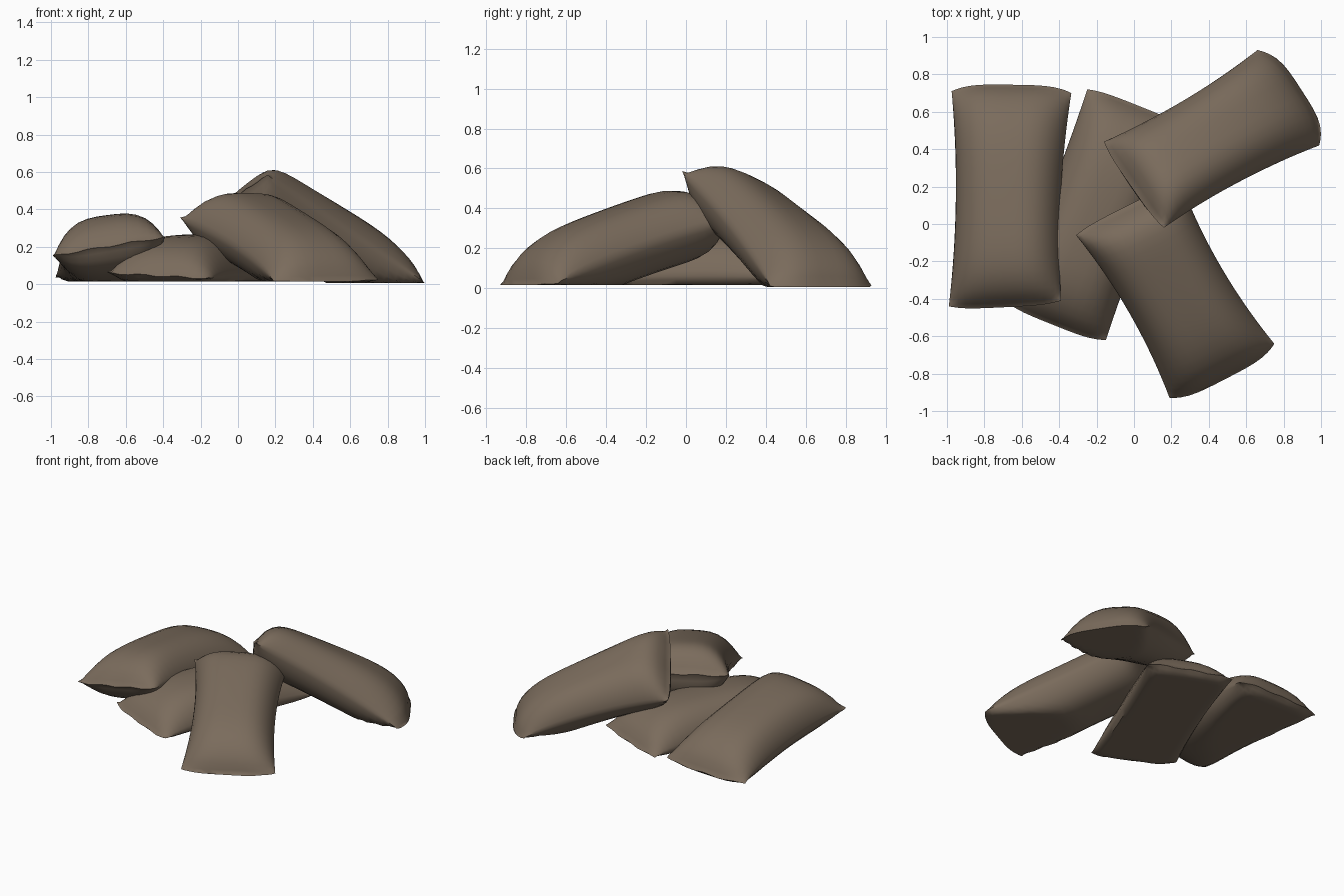
import bpy, bmesh, math
from mathutils import Vector

if "Cube" in bpy.data.objects:
    bpy.data.objects.remove(bpy.data.objects["Cube"])

burlap = bpy.data.materials.new("brown_burlap")
burlap.diffuse_color = (0.195, 0.148, 0.107, 1)
burlap.use_nodes = True
burlap.node_tree.nodes["Principled BSDF"].inputs["Base Color"].default_value = burlap.diffuse_color

NU, NV = 16, 24   # cells across and along a bag


def bag(name, a, b, c, d, up, down, lift, pinch=0.04, bulge=(0.0, 0.0), floor=0.015, blunt=(9, 4)):
    """Stuffed sack: seam corners a,b (first end, left/right) and c,d (second end)."""
    a, b, c, d = map(Vector, (a, b, c, d))
    across = ((b + d) - (a + c)).normalized()
    along = ((c + d) - (a + b)).normalized()
    normal = across.cross(along).normalized()
    if normal.z < 0:
        normal.negate()
    bm = bmesh.new()
    for side, thick in ((1, up), (-1, -down)):
        grid = []
        for j in range(NV + 1):
            v = math.sin(math.pi / 2 * (2 * j / NV - 1))
            row = []
            for i in range(NU + 1):
                u = math.sin(math.pi / 2 * (2 * i / NU - 1))
                s, t = (u + 1) / 2, (v + 1) / 2
                p = a.lerp(b, s).lerp(c.lerp(d, s), t)
                # waist drawn in along the sides, ends bowed out
                p -= across * u * pinch * (1 - v * v)
                p += along * (bulge[1] * t ** 3 - bulge[0] * (1 - t) ** 3) * (1 - u ** 4)
                p.z += lift * (1 - v * v)
                # stuffed thickness, dying out into flat sewn ends
                w = min(1, abs(v) / 0.98)
                f = max(0, 1 - abs(u) ** 3.2) ** 0.7 * (1 - w ** blunt[v > 0]) ** 0.65
                p += normal * thick * f
                # ruffled hem
                if abs(v) > 0.97:
                    p.z += 0.005 * math.sin(9 * u + 2 * v)
                    if i not in (0, NU) and j not in (0, NV):
                        p += normal * side * 0.004
                p.z = max(p.z, floor)
                row.append(bm.verts.new(p))
            grid.append(row)
        for j in range(NV):
            for i in range(NU):
                bm.faces.new((grid[j][i], grid[j][i + 1], grid[j + 1][i + 1], grid[j + 1][i]))
    bmesh.ops.remove_doubles(bm, verts=bm.verts, dist=0.0005)
    bmesh.ops.recalc_face_normals(bm, faces=bm.faces)
    mesh = bpy.data.meshes.new(name)
    bm.to_mesh(mesh)
    bm.free()
    mesh.materials.append(burlap)
    ob = bpy.data.objects.new(name, mesh)
    bpy.context.collection.objects.link(ob)
    bpy.ops.object.select_all(action='DESELECT')
    ob.select_set(True)
    bpy.context.view_layer.objects.active = ob
    bpy.ops.object.shade_smooth_by_angle(angle=math.radians(50))


# bag lying flat on the ground under the others
bag("bottom_bag", (-0.70, -0.40, 0.06), (-0.15, -0.62, 0.03),
    (-0.25, 0.72, 0.04), (0.30, 0.50, 0.05), 0.20, 0.12, 0.02, 0.02, (0.03, 0.02), blunt=(4, 4))

# left bag, front end propped on the bottom bag
bag("left_bag", (-0.99, -0.44, 0.15), (-0.39, -0.41, 0.25),
    (-0.975, 0.71, 0.04), (-0.335, 0.70, 0.06), 0.19, 0.16, 0.03, 0.03, (0.02, 0.04), blunt=(5, 4))

# front right bag, sloping down towards the front
bag("front_bag", (-0.31, -0.06, 0.35), (0.25, 0.22, 0.34),
    (0.19, -0.93, 0.02), (0.75, -0.64, 0.03), 0.19, 0.18, 0.02, 0.04, (0.02, 0.05))

# back right bag, leaning on top of the pile
bag("top_bag", (0.16, -0.02, 0.58), (-0.16, 0.44, 0.32),
    (0.99, 0.42, 0.015), (0.66, 0.93, 0.02), 0.18, 0.17, 0.02, 0.03, (0.02, 0.09), 0.005)
